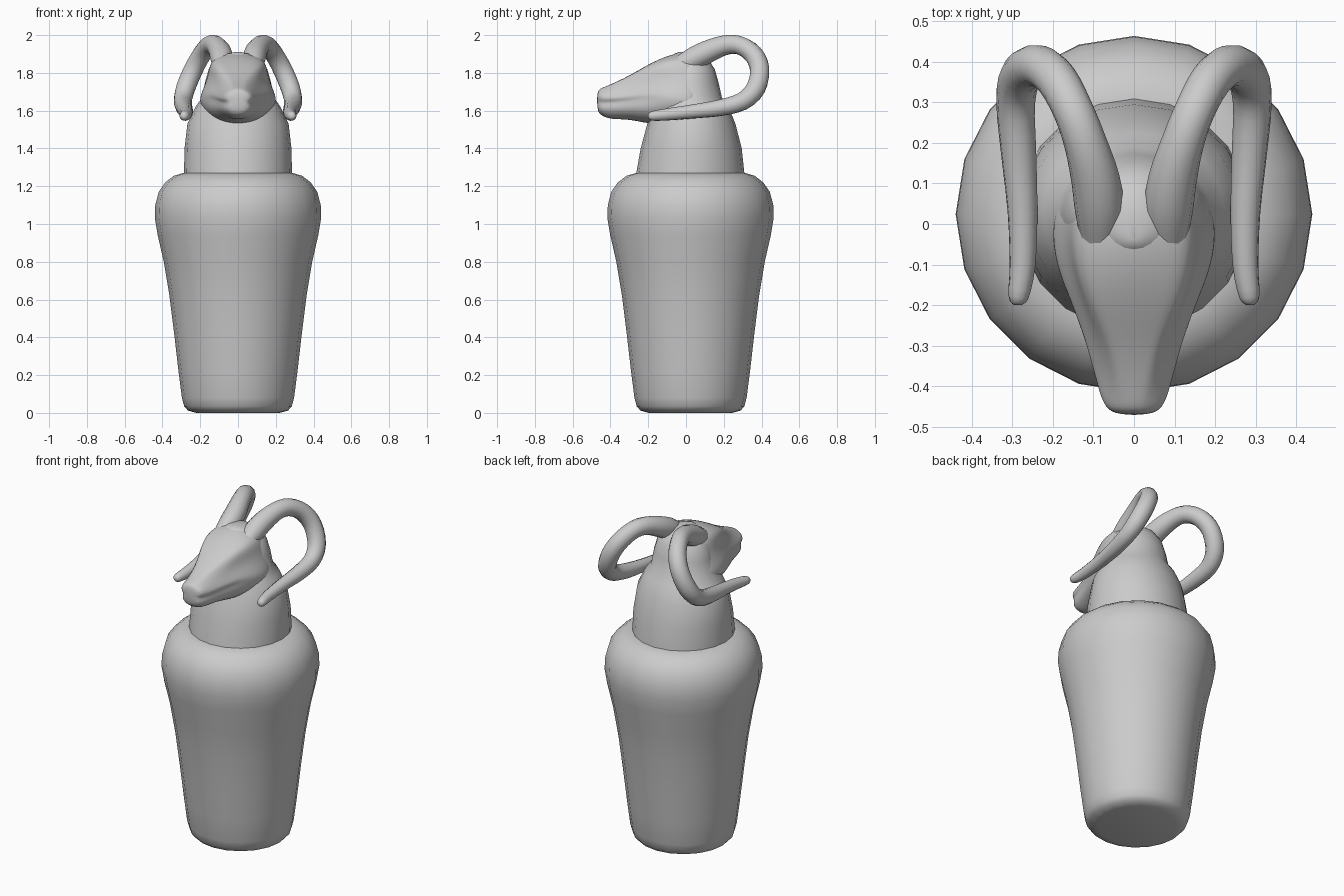
import bpy, bmesh, math
from mathutils import Vector

if "Cube" in bpy.data.objects:
    bpy.data.objects.remove(bpy.data.objects["Cube"])

CY = 0.024  # axis of the jar


def loft(name, rings, angle=40, subsurf=0):
    """Skin closed rings of equal size and cap both ends."""
    bm = bmesh.new()
    loops = [[bm.verts.new(p) for p in r] for r in rings]
    n = len(loops[0])
    for a, b in zip(loops, loops[1:]):
        for i in range(n):
            j = (i + 1) % n
            bm.faces.new((a[i], a[j], b[j], b[i]))
    bm.faces.new(loops[0])
    bm.faces.new(loops[-1])
    bmesh.ops.recalc_face_normals(bm, faces=bm.faces)
    me = bpy.data.meshes.new(name)
    bm.to_mesh(me)
    bm.free()
    ob = bpy.data.objects.new(name, me)
    bpy.context.collection.objects.link(ob)
    if subsurf:
        ob.modifiers.new("smooth", 'SUBSURF').levels = subsurf
        ob.modifiers["smooth"].render_levels = subsurf
    bpy.ops.object.select_all(action='DESELECT')
    ob.select_set(True)
    bpy.context.view_layer.objects.active = ob
    if subsurf:
        bpy.ops.object.shade_smooth()
    else:
        bpy.ops.object.shade_smooth_by_angle(angle=math.radians(angle))
    return ob


def ellipse(rx, y0, y1, z, n=20):
    c, ry = (y0 + y1) / 2, (y1 - y0) / 2
    return [(rx * math.cos(i * math.tau / n), c + ry * math.sin(i * math.tau / n), z)
            for i in range(n)]


# Jar body: (radius, height)
jar = [(.22, 0), (.265, .012), (.285, .035), (.297, .08), (.315, .22), (.338, .42),
       (.363, .62), (.393, .80), (.425, .94), (.44, 1.03), (.438, 1.10), (.42, 1.17),
       (.385, 1.22), (.34, 1.255), (.29, 1.27), (.2, 1.272)]
loft("jar_body", [ellipse(r, CY - r, CY + r, z) for r, z in jar])

# Neck and back of the skull: (half width, front y, back y, height)
neck = [(.286, -.265, .31, 1.26), (.283, -.24, .295, 1.40), (.268, -.205, .262, 1.53),
        (.225, -.17, .225, 1.62), (.19, -.15, .19, 1.67), (.175, -.12, .172, 1.75),
        (.155, -.1, .152, 1.82), (.12, -.08, .12, 1.87), (.06, -.06, .07, 1.902),
        (.015, -.04, .02, 1.91)]
loft("neck_lid", [ellipse(*s) for s in neck])

# Head sections from nose to skull: y, top z, then brow, eye, upper lip, mouth, jaw (x, z), bottom z
head = [
    (-.472, 1.705, (.03, 1.70), (.05, 1.685), (.05, 1.66), (.04, 1.645), (.045, 1.615), 1.595),
    (-.445, 1.722, (.035, 1.715), (.075, 1.69), (.078, 1.658), (.058, 1.643), (.075, 1.61), 1.57),
    (-.40, 1.738, (.04, 1.735), (.082, 1.69), (.095, 1.66), (.076, 1.645), (.09, 1.61), 1.55),
    (-.30, 1.785, (.065, 1.78), (.098, 1.71), (.122, 1.672), (.105, 1.655), (.118, 1.61), 1.552),
    (-.20, 1.847, (.122, 1.832), (.115, 1.755), (.158, 1.69), (.147, 1.668), (.16, 1.605), 1.525),
    (-.10, 1.895, (.152, 1.862), (.15, 1.775), (.19, 1.695), (.198, 1.66), (.18, 1.60), 1.525),
    (0.0, 1.918, (.152, 1.87), (.162, 1.78), (.2, 1.69), (.208, 1.65), (.19, 1.59), 1.54),
    (.09, 1.89, (.115, 1.85), (.15, 1.775), (.175, 1.69), (.18, 1.65), (.17, 1.60), 1.55),
]
rings = []
for y, top, *side, bottom in head:
    half = [(side[0][0] * .5, top * .7 + side[0][1] * .3)] + side \
        + [(side[-1][0] * .6, bottom * .8 + side[-1][1] * .2)]
    rings.append([(0, y, top)] + [(x, y, z) for x, z in half]
                 + [(0, y, bottom)] + [(-x, y, z) for x, z in reversed(half)])
loft("ram_head", rings, subsurf=2)

# Curled horns: path x, y, z and radius
horn = [(.085, -.05, 1.83, .045), (.085, .03, 1.87, .06), (.095, .11, 1.91, .06),
        (.12, .20, 1.945, .053), (.15, .28, 1.947, .05), (.19, .355, 1.90, .051),
        (.235, .39, 1.82, .052), (.277, .37, 1.72, .052), (.292, .30, 1.65, .048),
        (.285, .18, 1.615, .044), (.275, .03, 1.595, .037), (.275, -.10, 1.58, .032),
        (.285, -.18, 1.572, .025), (.286, -.20, 1.571, .01)]


def spline(p0, p1, p2, p3, t):
    return .5 * (2 * p1 + (p2 - p0) * t + (2 * p0 - 5 * p1 + 4 * p2 - p3) * t * t
                 + (3 * p1 - p0 - 3 * p2 + p3) * t ** 3)


pts = [Vector(p) for p in horn]
path = []
for i in range(len(pts) - 1):
    q = [pts[max(0, min(len(pts) - 1, i + k))] for k in (-1, 0, 1, 2)]
    path += [spline(*q, t / 3) for t in range(3)]
path.append(pts[-1])

for side, label in ((1, "right"), (-1, "left")):
    rings = []
    u = Vector((1, 0, 0))
    for i, p in enumerate(path):
        d = (path[min(i + 1, len(path) - 1)] - path[max(i - 1, 0)]).to_3d().normalized()
        u = (u - d * u.dot(d)).normalized()
        v = d.cross(u)
        ring = []
        for k in range(12):
            a = k * math.tau / 12
            c = p.to_3d() + (u * math.cos(a) + v * math.sin(a)) * p.w
            ring.append((c.x * side, c.y, c.z))
        rings.append(ring)
    loft("horn_" + label, rings, angle=60)
